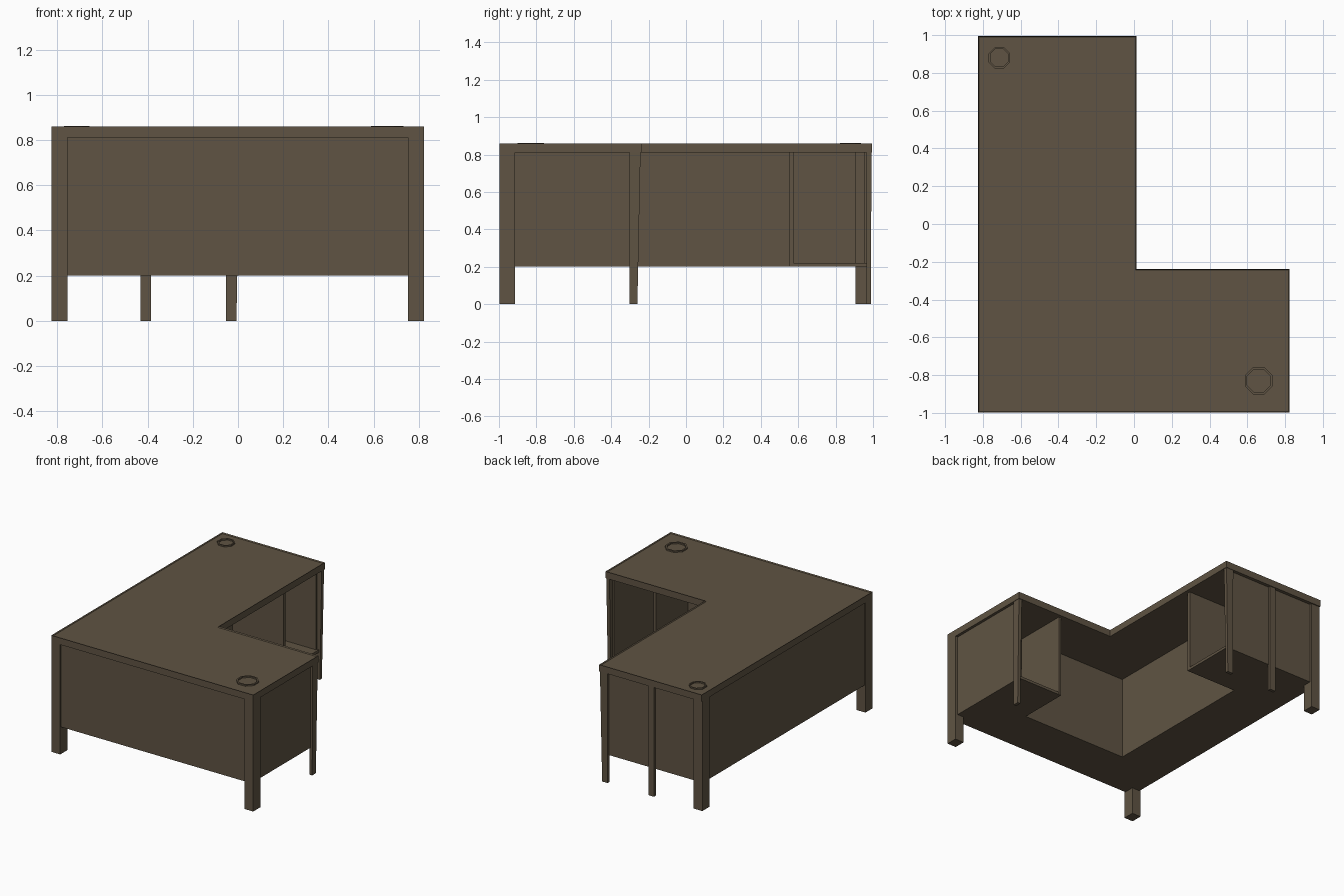
import bpy, bmesh, math

if "Cube" in bpy.data.objects:
    bpy.data.objects.remove(bpy.data.objects["Cube"])

wood = bpy.data.materials.new("dark_brown")
wood.diffuse_color = (0.115, 0.088, 0.056, 1)
wood.use_nodes = True
wood.node_tree.nodes["Principled BSDF"].inputs["Base Color"].default_value = wood.diffuse_color

X0, X1, XI = -0.825, 0.823, 0.012      # outer left, outer right, inner corner x
Y0, Y1, YI = -0.998, 0.995, -0.238     # front, back, inner corner y
TOP, UNDER, LOW, T = 0.86, 0.81, 0.2, 0.02


def finish(name, bm):
    bmesh.ops.recalc_face_normals(bm, faces=bm.faces)
    me = bpy.data.meshes.new(name)
    bm.to_mesh(me)
    bm.free()
    me.materials.append(wood)
    ob = bpy.data.objects.new(name, me)
    bpy.context.collection.objects.link(ob)
    return ob


def box(name, x0, x1, y0, y1, z0, z1, lean=(0, 0)):
    """Box whose outer +x / +y side may lean outwards towards the top."""
    bm = bmesh.new()
    bmesh.ops.create_cube(bm, size=1)
    for v in bm.verts:
        px, py, pz = (c > 0 for c in v.co)
        v.co = (x1 if px else x0, y1 if py else y0, z1 if pz else z0)
        if pz and px:
            v.co.x += lean[0]
        if pz and py:
            v.co.y += lean[1]
    return finish(name, bm)


def l_slab(name, outline, z0, z1, rim=0, sink=0):
    """Extruded outline with an optional thin raised rim."""
    bm = bmesh.new()
    face = bm.faces.new([bm.verts.new((x, y, z0)) for x, y in outline])
    ext = bmesh.ops.extrude_face_region(bm, geom=[face])["geom"]
    if not any(f is face for f in bm.faces):
        bm.faces.new([v for v in bm.verts if v.co.z == z0])
    for v in [g for g in ext if isinstance(g, bmesh.types.BMVert)]:
        v.co.z = z1
    bmesh.ops.recalc_face_normals(bm, faces=bm.faces)
    if rim:
        top = [f for f in bm.faces if f.normal.z > 0.9]
        bmesh.ops.inset_region(bm, faces=top, thickness=rim, depth=0)
        for v in {v for f in top for v in f.verts}:
            v.co.z -= sink
    return finish(name, bm)


# Desk top with a fine raised edge
l_slab("desk_top", [(X0, Y0), (X1, Y0), (X1, YI), (XI, YI), (XI, Y1), (X0, Y1)],
       UNDER, TOP, rim=0.007, sink=0.008)

# Cable grommets: octagonal rings
for name, x, y, r in (("back_grommet", -0.713, 0.88, 0.061),
                      ("front_grommet", 0.66, -0.83, 0.078)):
    bm = bmesh.new()
    rings = []
    for rad, z in ((r, 0.845), (r, 0.862), (r * 0.84, 0.862), (r * 0.84, 0.845)):
        rings.append([bm.verts.new((x + rad * math.cos(a), y + rad * math.sin(a), z))
                      for a in (math.pi * (k + 0.5) / 4 for k in range(8))])
    for i in range(4):
        a, b = rings[i], rings[(i + 1) % 4]
        for k in range(8):
            m = (k + 1) % 8
            bm.faces.new((a[k], a[m], b[m], b[k]))
    finish(name, bm)

# Thick corner legs
for name, x, y in (("front_left_leg", X0, Y0), ("front_right_leg", X1 - 0.072, Y0),
                   ("back_left_leg", X0, Y1 - 0.09)):
    box(name, x, x + 0.072, y, y + 0.083, 0, UNDER)

# Thin end legs
box("back_middle_leg", -0.43, -0.384, 0.965, 0.988, 0, UNDER)
box("back_inner_leg", -0.052, -0.007, 0.965, 0.988, 0, UNDER, (0.015, 0.004))
box("right_inner_leg", 0.795, 0.818, -0.303, -0.26, 0, UNDER, (0.003, 0.017))

# Outer panels
box("front_panel", X0 + 0.02, X1 - 0.02, Y0 + 0.008, Y0 + 0.028, LOW, UNDER)
box("left_panel", X0 + 0.008, X0 + 0.028, Y0 + 0.02, Y1 - 0.02, LOW, UNDER)
box("right_end_panel", 0.785, 0.803, Y0 + 0.02, -0.28, LOW, UNDER)
box("back_end_panel", X0 + 0.02, -0.03, 0.953, 0.971, LOW, UNDER)

# Inner storage walls
WX, WY, CX, CY = -0.43, -0.636, 0.43, 0.55
box("inner_front_wall", WX, CX + T, WY - T, WY, LOW, UNDER)
box("inner_left_wall", WX - T, WX, WY - T, CY + T, LOW, UNDER)

# Open cabinet side walls
box("right_cabinet_wall", CX, CX + T, WY - T, -0.262, LOW, UNDER)
box("back_cabinet_wall", WX - T, -0.015, CY, CY + 0.025, LOW, UNDER)

# Storage floor with the two cabinet floors
l_slab("storage_floor", [(X0 + 0.01, Y0 + 0.01), (0.8, Y0 + 0.01), (0.8, -0.263),
                         (CX, -0.263), (CX, WY), (WX, WY), (WX, CY), (-0.016, CY),
                         (-0.016, 0.97), (X0 + 0.01, 0.97)], LOW, LOW + T)
